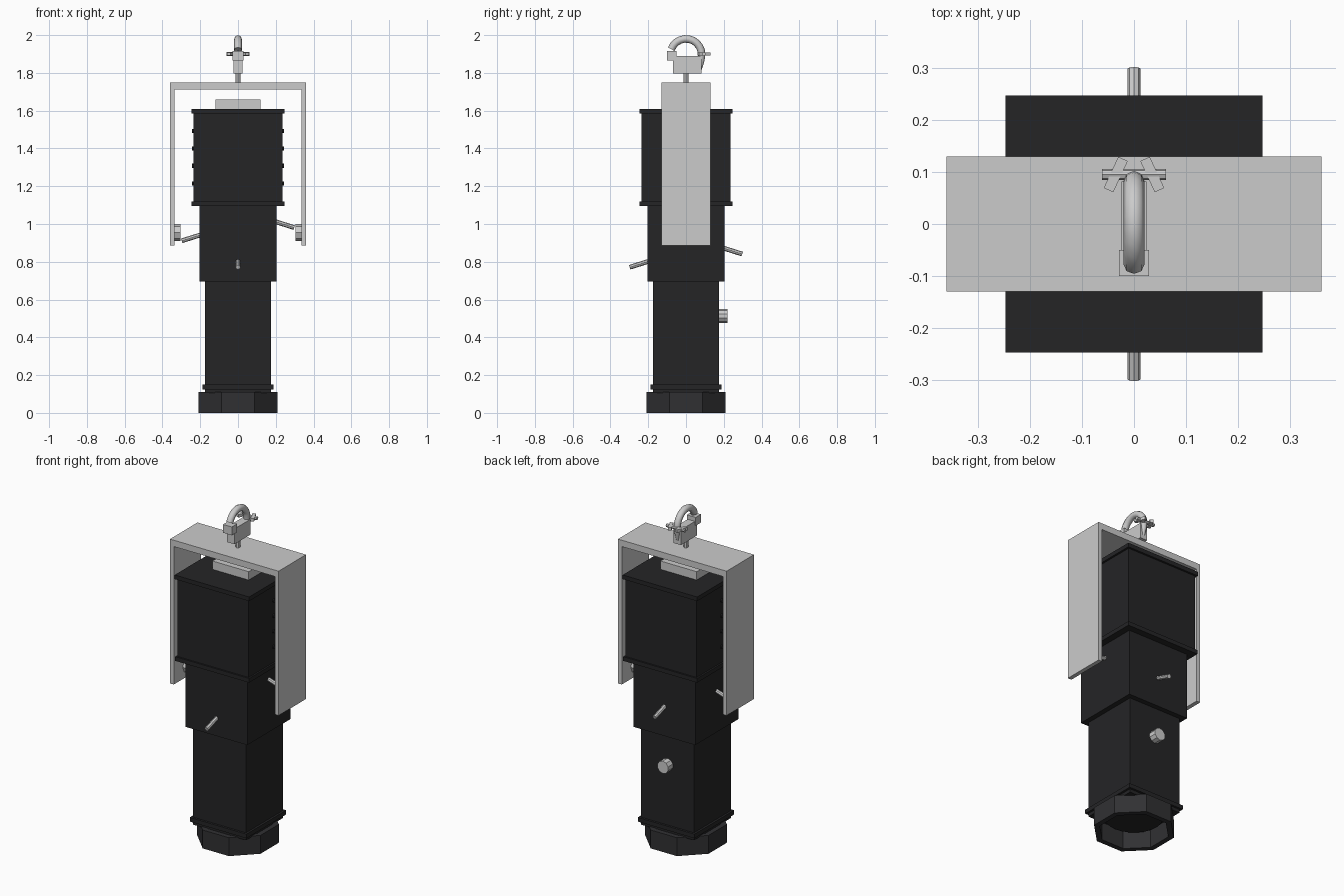
import bpy, bmesh, math
from mathutils import Vector

if "Cube" in bpy.data.objects:
    bpy.data.objects.remove(bpy.data.objects["Cube"])


def material(name, value):
    m = bpy.data.materials.new(name)
    m.diffuse_color = (value, value, value * 1.08, 1)
    m.use_nodes = True
    m.node_tree.nodes["Principled BSDF"].inputs["Base Color"].default_value = m.diffuse_color
    return m


black = material("black_paint", 0.018)
dark = material("dark_ring", 0.03)


def finish(name, bm, mat=None):
    bmesh.ops.recalc_face_normals(bm, faces=bm.faces)
    me = bpy.data.meshes.new(name)
    bm.to_mesh(me)
    bm.free()
    ob = bpy.data.objects.new(name, me)
    bpy.context.collection.objects.link(ob)
    if mat:
        me.materials.append(mat)
    return ob


def box(name, x, y, z, mat=None):
    """Box from three (min, max) ranges."""
    bm = bmesh.new()
    bmesh.ops.create_cube(bm, size=1)
    for v in bm.verts:
        v.co = [r[0] + (c + 0.5) * (r[1] - r[0]) for c, r in zip(v.co, (x, y, z))]
    return finish(name, bm, mat)


def square(name, half, z0, z1, mat=black):
    return box(name, (-half, half), (-half, half), (z0, z1), mat)


def rod(name, a, b, radius, sides=8, mat=None):
    """Cylinder between two points."""
    a, b = Vector(a), Vector(b)
    bm = bmesh.new()
    bmesh.ops.create_cone(bm, cap_ends=True, segments=sides, radius1=radius,
                          radius2=radius, depth=(b - a).length)
    ob = finish(name, bm, mat)
    ob.location = (a + b) / 2
    ob.rotation_euler = (b - a).to_track_quat('Z', 'Y').to_euler()
    return ob


# Octagonal lens ring, open at the bottom
bm = bmesh.new()
rings = []
for apothem, z in ((0.21, 0), (0.21, 0.11), (0.18, 0.11), (0.18, 0)):
    r = apothem / math.cos(math.pi / 8)
    rings.append([bm.verts.new((r * math.cos((i + 0.5) * math.pi / 4),
                                r * math.sin((i + 0.5) * math.pi / 4), z)) for i in range(8)])
for k in range(4):
    p, q = rings[k], rings[(k + 1) % 4]
    for i in range(8):
        j = (i + 1) % 8
        bm.faces.new((p[i], p[j], q[j], q[i]))
finish("lens_ring", bm, dark)
rod("lens", (0, 0, 0.085), (0, 0, 0.115), 0.16, 24, black)

# Stepped square body with flanges
square("lower_barrel", 0.175, 0.105, 0.70)
square("lower_flange", 0.188, 0.125, 0.15)
square("middle_barrel", 0.205, 0.695, 1.10)
square("housing_bottom_flange", 0.245, 1.095, 1.12)
square("lamp_housing", 0.235, 1.12, 1.585)
square("housing_top_flange", 0.247, 1.585, 1.61)
box("top_cap", (-0.12, 0.12), (-0.07, 0.07), (1.61, 1.66))

# Yoke: a flat bar bent into an upside-down U
profile = [(-0.36, 0.885), (-0.36, 1.75), (0.36, 1.75), (0.36, 0.885),
           (0.335, 0.885), (0.335, 1.712), (-0.335, 1.712), (-0.335, 0.885)]
bm = bmesh.new()
face = bm.faces.new([bm.verts.new((x, -0.13, z)) for x, z in profile])
ext = bmesh.ops.extrude_face_region(bm, geom=[face])["geom"]
bmesh.ops.translate(bm, vec=(0, 0.26, 0), verts=[v for v in ext if isinstance(v, bmesh.types.BMVert)])
finish("yoke", bm)

# Yoke pivots and side screws
for s, side in ((-1, "left"), (1, "right")):
    rod(f"yoke_pivot_{side}", (s * 0.305, 0, 0.955), (s * 0.34, 0, 0.955), 0.045)
    for i, z in enumerate((1.215, 1.308, 1.40, 1.492)):
        rod(f"housing_screw_{side}_{i}", (s * 0.23, 0, z), (s * 0.243, 0, z), 0.011, 8, black)

# Shutter handles, one on each face at its own height
for name, dx, dy, z in (("right", 1, 0, 1.02), ("left", -1, 0, 0.95),
                        ("back", 0, 1, 0.88), ("front", 0, -1, 0.81)):
    rod(f"shutter_handle_{name}", (dx * 0.19, dy * 0.19, z - 0.005),
        (dx * 0.298, dy * 0.298, z - 0.039), 0.0125)

# Focus knob on the back
rod("focus_knob", (0, 0.17, 0.513), (0, 0.22, 0.513), 0.037, 10)

# Clamp block and stem
rod("clamp_stem", (0, 0, 1.745), (0, 0, 1.805), 0.014)
box("clamp_block", (-0.024, 0.024), (-0.068, 0.082), (1.798, 1.89))
box("clamp_lip", (-0.029, 0.029), (-0.1, -0.05), (1.865, 1.915))

# Hook: arc with a tapering tail beside the block
path = [(0.083 * math.cos(a), 1.897 + 0.083 * math.sin(a), 1)
        for a in (math.radians(160 - i * 16) for i in range(11))]
path += [(0.083, 1.865, 0.75), (0.075, 1.82, 0.45)]
cu = bpy.data.curves.new("hook", 'CURVE')
cu.dimensions = '3D'
cu.bevel_depth = 0.02
cu.bevel_resolution = 2
cu.use_fill_caps = True
sp = cu.splines.new('POLY')
sp.points.add(len(path) - 1)
for p, (y, z, r) in zip(sp.points, path):
    p.co = (0, y, z, 1)
    p.radius = r
bpy.context.collection.objects.link(bpy.data.objects.new("clamp_hook", cu))

# Cross bolt with angled wings
rod("clamp_bolt", (-0.061, 0.095, 1.9), (0.061, 0.095, 1.9), 0.0105)
for s, side in ((-1, "left"), (1, "right")):
    wing = box(f"bolt_wing_{side}", (-0.01, 0.01), (-0.033, 0.033), (-0.009, 0.009))
    wing.location = (s * 0.035, 0.095, 1.9)
    wing.rotation_euler.z = s * math.radians(25)
